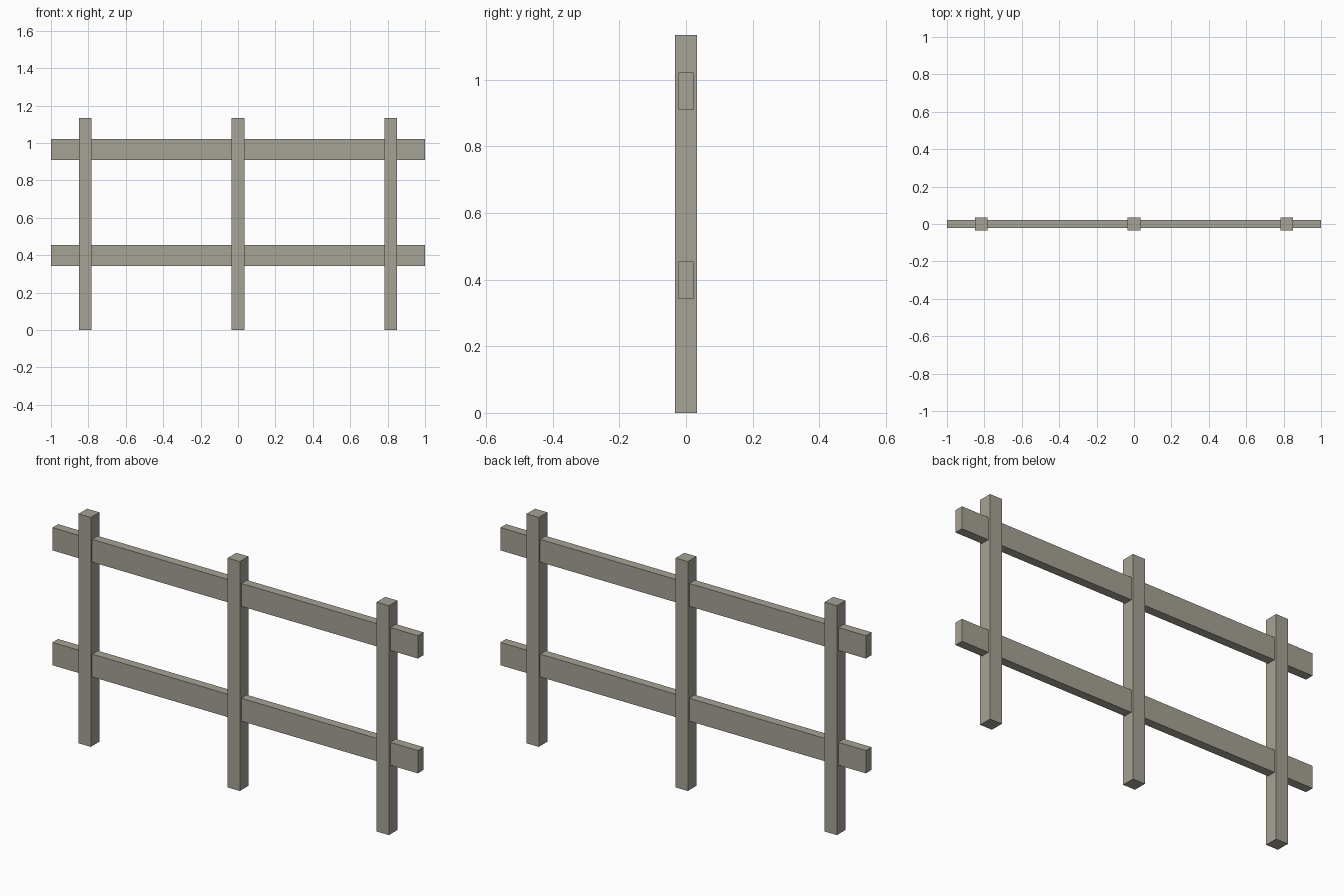
import bpy

if "Cube" in bpy.data.objects:
    bpy.data.objects.remove(bpy.data.objects["Cube"])

wood = bpy.data.materials.new("weathered wood")
wood.diffuse_color = (0.38, 0.36, 0.30, 1.0)
wood.use_nodes = True
wood.node_tree.nodes["Principled BSDF"].inputs["Base Color"].default_value = wood.diffuse_color


def box(name, center, size):
    bpy.ops.mesh.primitive_cube_add(size=1, location=center)
    ob = bpy.context.object
    ob.name = name
    ob.scale = size
    bpy.ops.object.transform_apply(location=False, rotation=False, scale=True)
    ob.data.materials.append(wood)
    return ob


# Three upright square posts
POST_W, POST_H = 0.067, 1.135
for label, x in (("left", -0.816), ("middle", 0.0), ("right", 0.816)):
    box(label + "_post", (x, 0, POST_H / 2), (POST_W, POST_W, POST_H))

# Two horizontal rails passing through the posts
for label, z in (("lower", 0.398), ("upper", 0.966)):
    box(label + "_rail", (0, 0, z), (2.0, 0.044, 0.113))
